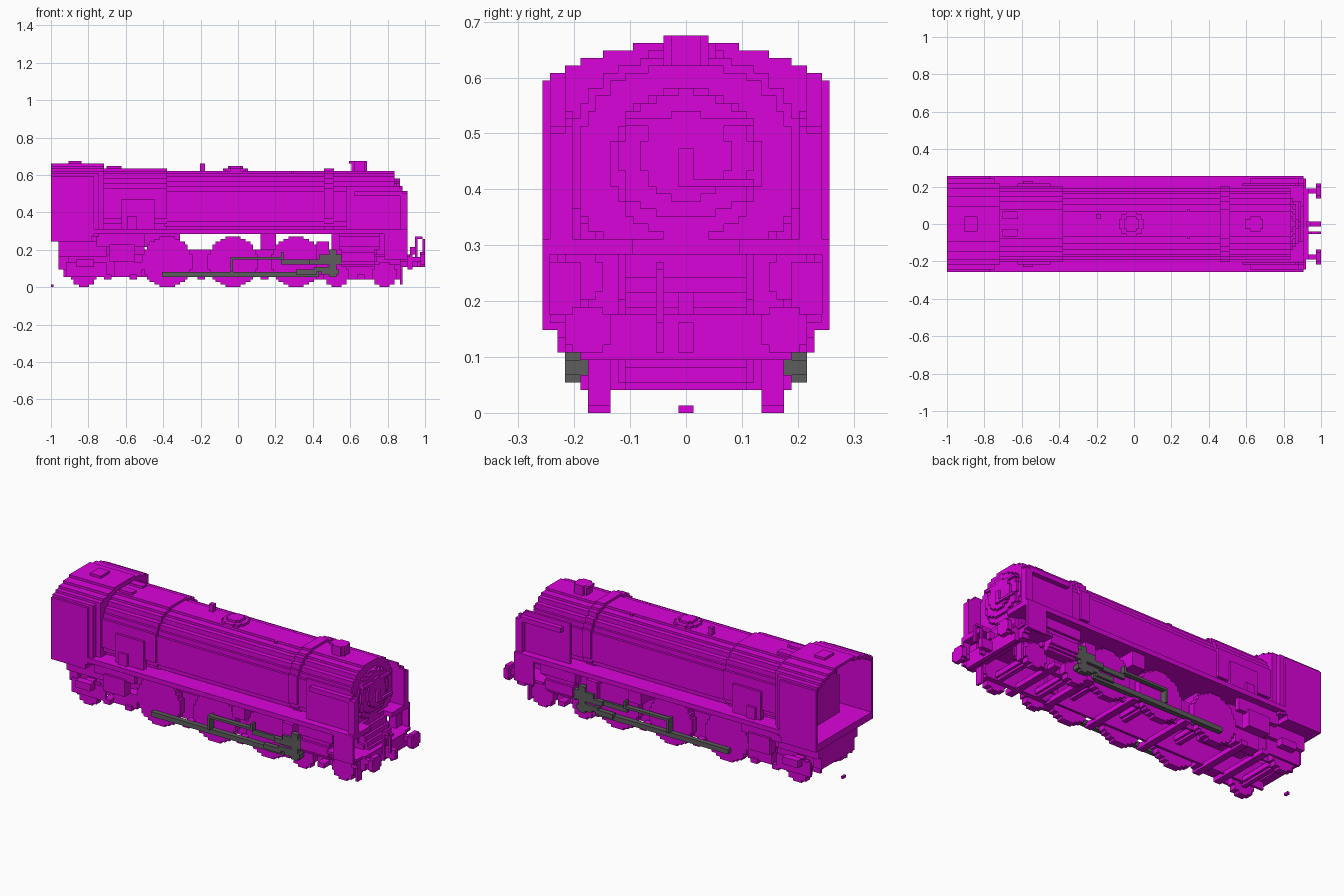
import bpy, bmesh, math
from mathutils import Vector

V = 2 / 148  # block size: every edge snaps to this grid


def material(name, color):
    m = bpy.data.materials.new(name)
    m.use_nodes = True
    m.diffuse_color = (*color, 1)
    m.node_tree.nodes["Principled BSDF"].inputs["Base Color"].default_value = (*color, 1)
    return m


def snap(c):
    return round(c / V) * V


def prism(name, outline, axis, lo, hi, mat):
    """Extrude a 2D outline along x, y or z between lo and hi."""
    place = {"x": lambda u, v, w: (w, u, v), "y": lambda u, v, w: (u, w, v),
             "z": lambda u, v, w: (u, v, w)}[axis]
    bm = bmesh.new()
    base = bm.faces.new([bm.verts.new(place(snap(u), snap(v), snap(lo))) for u, v in outline])
    step = Vector(place(0, 0, snap(hi) - snap(lo)))
    top = bmesh.ops.extrude_face_region(bm, geom=[base], use_keep_orig=True)["geom"]
    bmesh.ops.translate(bm, vec=step, verts=[g for g in top if isinstance(g, bmesh.types.BMVert)])
    bmesh.ops.recalc_face_normals(bm, faces=bm.faces)
    mesh = bpy.data.meshes.new(name)
    bm.to_mesh(mesh)
    bm.free()
    mesh.materials.append(mat)
    ob = bpy.data.objects.new(name, mesh)
    bpy.context.collection.objects.link(ob)


def box(name, x, y, z, mat=None):
    prism(name, [(x[0], y[0]), (x[1], y[0]), (x[1], y[1]), (x[0], y[1])],
          "z", z[0], z[1], mat or paint)


def both(name, x, y, z, mat=None):
    """Matching boxes on the two sides."""
    box(name + "_right", x, (-y[1], -y[0]), z, mat)
    box(name + "_left", x, y, z, mat)


def steps(z0, rows, cu=0):
    """Symmetric stepped outline from (half width, top height) rows."""
    right = []
    for hw, z1 in rows:
        right += [(cu + hw, z0), (cu + hw, z1)]
        z0 = z1
    return right + [(2 * cu - u, v) for u, v in reversed(right)]


def disc(cu, cv, r):
    """Blocky circle outline."""
    cu, cv, rows = snap(cu), snap(cv), []
    n = round(r / V)
    for k in range(-n, n):
        hw = max(V, snap(math.sqrt((n * V) ** 2 - ((k + .5) * V) ** 2)))
        if rows and abs(rows[-1][0] - hw) < V / 2:
            rows.pop()
        rows.append((hw, cv + (k + 1) * V))
    return steps(cv - n * V, rows, cu)


old = bpy.data.objects.get("Cube")
if old:
    bpy.data.objects.remove(old)
paint = material("magenta paint", (.7, .001, .7))
steel = material("dark grey steel", (.11, .11, .11))

# Boiler, firebox and bands
barrel = [(.149, .324), (.176, .351), (.19, .513), (.176, .54), (.162, .567),
          (.135, .594), (.108, .608), (.068, .622)]
casing = [(hw + V, z + V) for hw, z in barrel]
prism("boiler", steps(.297, barrel), "x", -.39, .84, paint)
prism("firebox", steps(.297, casing), "x", -.78, -.38, paint)
prism("boiler_band_rear", steps(.297, barrel[:-1] + [(.081, .622)]), "x", .29, .303, paint)
prism("boiler_band_front", steps(.297, casing), "x", .46, .51, paint)

# Smokebox front with a round door
prism("smokebox_ring", disc(0, .446, .135), "x", .84, .854, paint)
door = [(.054, .365), (.081, .378), (.108, .432), (.122, .486), (.108, .54), (.081, .554), (.054, .567)]
prism("smokebox_door", steps(.351, door), "x", .854, .87, paint)
prism("door_centre", disc(0, .459, .081), "x", .87, .884, paint)
box("door_handle", (.884, .897), (-.013, .013), (.405, .473))
box("door_bar", (.884, .897), (.013, .12), (.405, .42))
box("door_hinge", (.857, .884), (-.11, .12), (.513, .527))
box("top_lamp_iron", (.84, .87), (-.013, .013), (.54, .58))

# Boiler top fittings
for name, x, layers in [("chimney", .645, [(.068, .608, .622), (.04, .622, .676)]),
                        ("dome", -.015, [(.068, .608, .635), (.045, .635, .65)])]:
    for i, (r, z0, z1) in enumerate(layers):
        prism(f"{name}_{i}", disc(x, 0, r), "z", z0, z1, paint)
box("chimney_cap", (.595, .695), (-.027, .027), (.662, .676))
box("whistle", (-.205, -.18), (.027, .054), (.6, .662))
both("safety_valve", (-.7, -.625), (.027, .068), (.622, .649))

# Cab: open-backed arched shell, stepped front, floor and roof hatch
roof = [(.257, .595), (.243, .608), (.216, .622), (.189, .635), (.149, .649), (.095, .662)]
inner = [(hw - V, z - V) for hw, z in roof]
prism("cab_shell", steps(.25, roof) + steps(.25, inner)[::-1], "x", -1, -.78, paint)
for i, (limit, x0, x1) in enumerate([(.257, -.79, -.77), (.243, -.77, -.743), (.216, -.743, -.716)]):
    rows = [(hw, z) for hw, z in roof if hw <= limit + V / 2]
    prism(f"cab_front_{i}", steps(.27, rows), "x", x0, x1, paint)
box("cab_floor", (-1, -.78), (-.243, .243), (.25, .284))
box("roof_hatch", (-.905, -.838), (-.04, .04), (.655, .676))
prism("backhead", steps(.284, [(.149, .5), (.122, .527), (.095, .554)]), "x", -.86, -.78, paint)

# Running boards and side equipment
both("running_board", (-.79, .9), (.1, .257), (.284, .311))
box("boiler_belly", (-.79, .84), (-.11, .11), (.284, .311))
both("reverser_box", (-.62, -.445), (.19, .216), (.3, .475))
both("reverser_foot", (-.6, -.54), (.2, .23), (.3, .38))

# Smoke deflectors: recessed panel with a rim along the front and top
for side, s in [("left", 1), ("right", -1)]:
    a, b = sorted((s * .203, s * .216))
    prism("deflector_panel_" + side, [(.58, .297), (.9, .297), (.9, .513), (.885, .513), (.885, .527),
                                      (.87, .527), (.87, .54), (.58, .54)], "y", a, b, paint)
    a, b = sorted((s * .216, s * .243))
    prism("deflector_rim_" + side, [(.87, .297), (.9, .297), (.9, .5), (.885, .5), (.885, .513),
                                    (.62, .513), (.62, .486), (.87, .486)], "y", a, b, paint)

# Hollow frame with cross members, and underside
both("frame_plate", (-.93, .88), (.108, .122), (.054, .203))
for i, x in enumerate((-.7, -.56, -.2, .14, .44, .66)):
    box(f"frame_stay_{i}", (x - .02, x + .02), (-.189, .189), (.042, .068))
box("firebox_pan", (-.79, -.5), (-.135, .135), (.17, .29))
box("ash_pan", (-.5, -.31), (-.122, .122), (.216, .29))
box("front_saddle", (.5, .84), (-.12, .12), (.19, .29))
both("motion_bracket", (.12, .2), (.1, .23), (.2, .29))
both("valve_bracket", (.42, .48), (.1, .203), (.1, .24))

# Trailing truck and gear below the cab
both("cab_underframe", (-.96, -.7), (.149, .176), (.162, .25))
box("cab_end_plate", (-.96, -.932), (-.176, .176), (.162, .25))
box("rear_beam", (-.96, -.9), (-.149, .149), (.095, .17))
both("truck_frame", (-.92, -.7), (.176, .19), (.054, .135))
both("truck_axlebox", (-.87, -.77), (.19, .23), (.108, .15))
both("injector", (-.69, -.56), (.176, .23), (.135, .23))
both("injector_pipe", (-.76, -.5), (.189, .216), (.22, .284))
both("ash_chute", (-.66, -.52), (.12, .176), (.054, .14))
box("rear_hook", (-1, -.987), (-.0135, .0135), (0, .0135))

# Wheels and axles
wheels = [(-.824, .068), (-.378, .135), (-.03, .135), (.311, .135), (.53, .068), (.79, .068)]
for i, (x, r) in enumerate(wheels):
    for side, y0, y1 in [("left", .135, .176), ("right", -.176, -.135)]:
        prism(f"wheel_{i}_{side}", disc(x, r, r), "y", y0, y1, paint)
    prism(f"axle_{i}", disc(x, r, .027), "y", -.135, .135, paint)

# Cylinders, bogie and front valances
both("cylinder_block", (.5, .74), (.122, .176), (.135, .29))
for side, s in [("left", 1), ("right", -1)]:
    prism("cylinder_" + side, disc(s * .176, .162, .054), "x", .56, .73, paint)
    prism("valve_chest_" + side, disc(s * .19, .243, .04), "x", .54, .75, paint)
both("bogie_frame", (.47, .86), (.108, .135), (.042, .12))
both("front_valance", (.785, .9), (.243, .257), (.15, .3))
both("front_step", (.82, .87), (.189, .243), (.16, .27))
both("guard_iron", (.86, .875), (.135, .176), (.02, .11))

# Front ramp, footplate and buffer beam
prism("front_ramp", [(.82, .16), (.91, .16), (.91, .19), (.897, .19), (.897, .22), (.884, .22),
                     (.884, .25), (.87, .25), (.87, .28), (.857, .28), (.857, .311), (.82, .311)],
      "y", -.108, .108, paint)
box("front_footplate", (.73, .92), (-.243, .243), (.16, .176))
prism("buffer_beam", steps(.108, [(.216, .135), (.23, .149), (.257, .176)]), "x", .87, .905, paint)
box("beam_face", (.905, .932), (-.19, .19), (.095, .176))

# Buffers, hook and brake pipe
for side, y in [("left", .169), ("right", -.169)]:
    prism("buffer_shank_" + side, disc(y, .142, .02), "x", .93, .975, paint)
    prism("buffer_head_" + side, disc(y, .142, .034), "x", .973, 1, paint)
box("coupling_hook", (.93, 1), (-.0135, .0135), (.11, .162))
box("lamp_iron", (.92, .946), (-.0135, .0135), (.175, .216))
prism("brake_pipe", [(.93, .11), (.96, .11), (.96, .257), (.98, .257), (.98, .16), (1, .16),
                     (1, .257), (.985, .257), (.985, .27), (.946, .27), (.946, .135), (.93, .135)],
      "y", -.054, -.04, paint)

# Rods and valve gear
both("coupling_rod", (-.4, .43), (.176, .203), (.054, .08), steel)
both("connecting_rod", (.31, .42), (.189, .216), (.068, .095), steel)
both("piston_rod", (.4, .5), (.189, .216), (.081, .108), steel)
both("return_crank", (-.045, -.025), (.176, .216), (.08, .162), steel)
both("eccentric_rod", (-.045, .245), (.189, .216), (.142, .162), steel)
both("expansion_link", (.225, .245), (.189, .216), (.142, .189), steel)
both("radius_rod", (.23, .42), (.189, .203), (.128, .145), steel)
both("crosshead", (.45, .54), (.176, .216), (.068, .095), steel)
both("slide_bar", (.38, .57), (.189, .216), (.122, .142), steel)
both("combination_lever", (.49, .525), (.189, .216), (.054, .2), steel)
both("valve_spindle", (.43, .565), (.189, .216), (.155, .176), steel)
